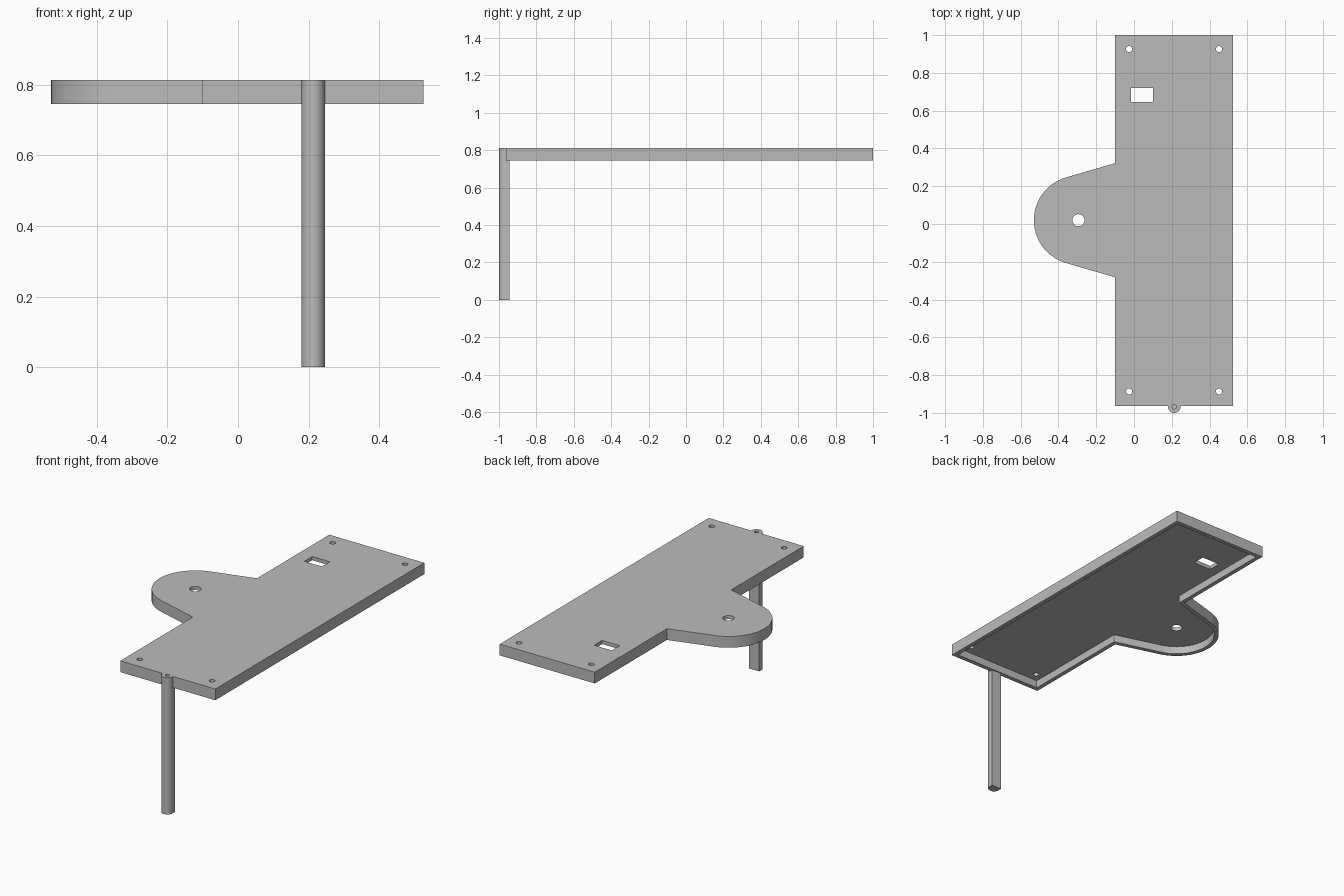
import bpy
import bmesh
from math import sin, cos, pi, radians

old = bpy.data.objects.get("Cube")
if old:
    bpy.data.objects.remove(old, do_unlink=True)

# Main dimensions
RIGHT, LEFT, FRONT, BACK = -0.10, 0.525, -0.963, 1.0
BOTTOM, TOP = 0.746, 0.813
RIM, SKIN = 0.025, 0.022
LOBE_X, LOBE_Y, LOBE_R = -0.294, 0.02, 0.236
SLOPE = radians(16.2)
POST_X, POST_Y, POST_R = 0.213, -0.967, 0.033

grey = bpy.data.materials.new("plain grey")
grey.use_nodes = True
grey.diffuse_color = (0.5, 0.5, 0.5, 1)
grey.node_tree.nodes["Principled BSDF"].inputs["Base Color"].default_value = (0.5, 0.5, 0.5, 1)


def arc(x, y, r, start, end, steps):
    angles = [start + (end - start) * i / steps for i in range(steps + 1)]
    return [(x + r * cos(a), y + r * sin(a)) for a in angles]


def circle(x, y, r, sides=32):
    return arc(x, y, r, 0, 2 * pi, sides)[:-1]


def rectangle(x0, x1, y0, y1):
    return [(x0, y0), (x1, y0), (x1, y1), (x0, y1)]


def prism(name, outline, z0, z1):
    """Extrude a counter-clockwise outline from z0 up to z1."""
    bm = bmesh.new()
    face = bm.faces.new([bm.verts.new((x, y, z0)) for x, y in outline])
    out = bmesh.ops.extrude_face_region(bm, geom=[face])
    moved = [v for v in out["geom"] if isinstance(v, bmesh.types.BMVert)]
    bmesh.ops.translate(bm, verts=moved, vec=(0, 0, z1 - z0))
    bmesh.ops.recalc_face_normals(bm, faces=bm.faces)
    mesh = bpy.data.meshes.new(name)
    bm.to_mesh(mesh)
    bm.free()
    mesh.materials.append(grey)
    obj = bpy.data.objects.new(name, mesh)
    bpy.context.collection.objects.link(obj)
    return obj


def select(obj):
    bpy.ops.object.select_all(action="DESELECT")
    obj.select_set(True)
    bpy.context.view_layer.objects.active = obj


def cut(obj, outline, z0, z1):
    """Subtract a prism and discard the cutter."""
    cutter = prism("cutter", outline, z0, z1)
    cutter.hide_render = True
    mod = obj.modifiers.new("cut", "BOOLEAN")
    mod.operation, mod.solver, mod.object = "DIFFERENCE", "EXACT", cutter
    select(obj)
    bpy.ops.object.modifier_apply(modifier=mod.name)
    bpy.data.objects.remove(cutter, do_unlink=True)


def finish(obj):
    select(obj)
    bpy.ops.object.shade_smooth_by_angle(angle=radians(30))


def plate_outline(inset):
    """Rectangle with a tapered round lobe on its right side."""
    r = LOBE_R - inset
    x = RIGHT + inset
    rise = r * cos(SLOPE) + (x - LOBE_X + r * sin(SLOPE)) * sin(SLOPE) / cos(SLOPE)
    lobe = arc(LOBE_X, LOBE_Y, r, pi / 2 + SLOPE, 3 * pi / 2 - SLOPE, 40)
    return ([(x, FRONT + inset), (LEFT - inset, FRONT + inset),
             (LEFT - inset, BACK - inset), (x, BACK - inset), (x, LOBE_Y + rise)]
            + lobe + [(x, LOBE_Y - rise)])


# Plate with a rim, hollow underneath
plate = prism("top_plate", plate_outline(0), BOTTOM, TOP)
cut(plate, plate_outline(RIM), BOTTOM - 0.1, TOP - SKIN)

# Corner screw holes, lobe hole and slot
for x in (-0.026, 0.45):
    for y in (-0.886, 0.926):
        cut(plate, circle(x, y, 0.016), BOTTOM - 0.1, TOP + 0.1)
cut(plate, circle(LOBE_X, LOBE_Y, 0.032), BOTTOM - 0.1, TOP + 0.1)
cut(plate, rectangle(-0.016, 0.10, 0.645, 0.72), BOTTOM - 0.1, TOP + 0.1)
finish(plate)

# Post with a round front, a flat back and a blind hole on top
post_back = POST_Y + 0.022
post_outline = arc(POST_X, POST_Y, POST_R, pi, 2 * pi, 24) + [
    (POST_X + POST_R, post_back), (POST_X - POST_R, post_back)]
post = prism("support_post", post_outline, 0, TOP)
cut(post, circle(POST_X, POST_Y, 0.012, 24), TOP - 0.1, TOP + 0.1)
# The plate makes room for the post
cut(plate, post_outline, BOTTOM - 0.1, TOP + 0.1)
finish(plate)
finish(post)
